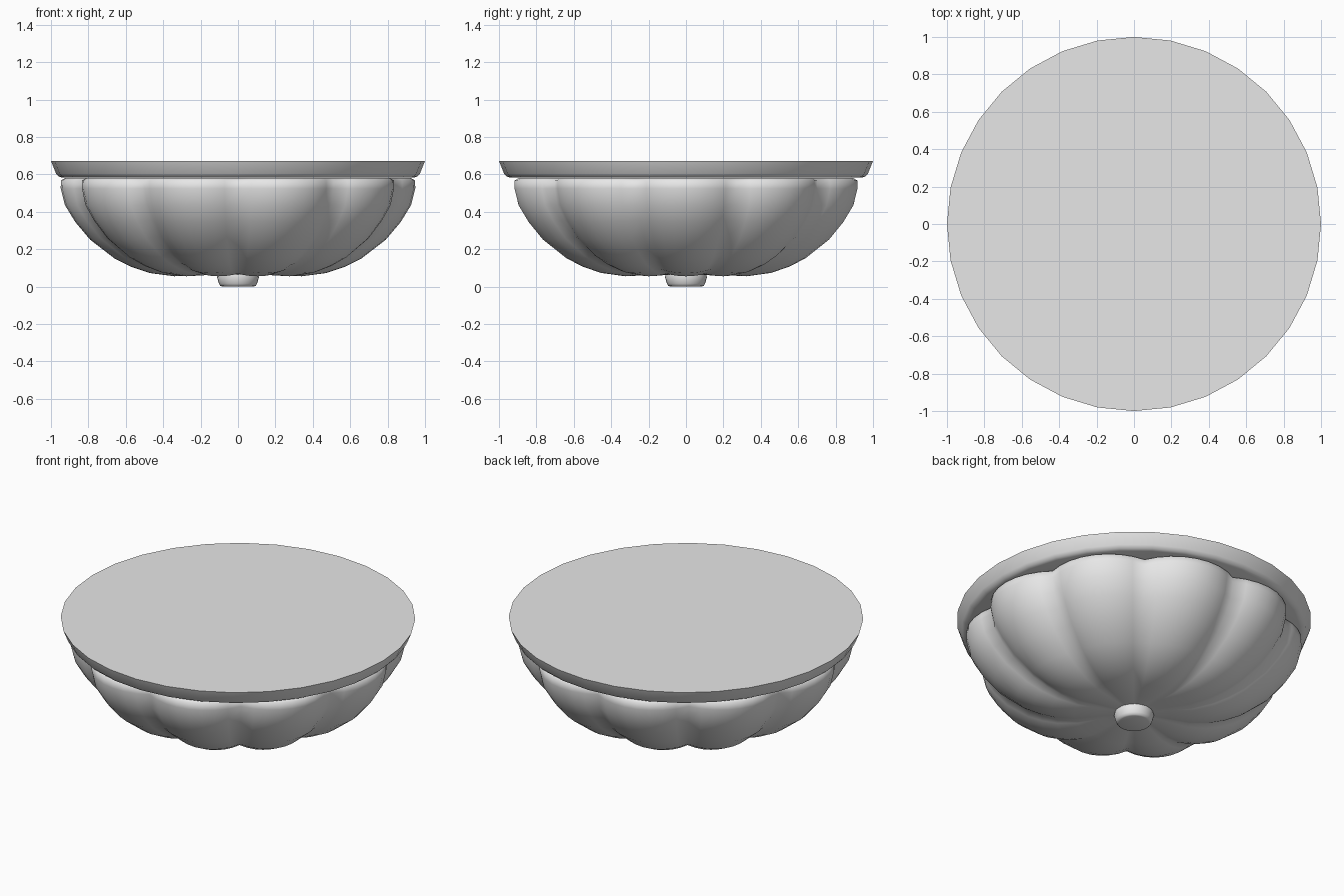
import bpy, bmesh, math

cube = bpy.data.objects.get("Cube")
if cube:
    bpy.data.objects.remove(cube)

LOBES = 10
LOBE_STEPS = 8

grey = bpy.data.materials.new("plain_grey")
grey.use_nodes = True
grey.diffuse_color = (0.8, 0.8, 0.8, 1)
grey.node_tree.nodes["Principled BSDF"].inputs["Base Color"].default_value = (0.8, 0.8, 0.8, 1)


def lathe(name, rings, steps, angle):
    """Skin closed rings; each ring is a function of turn angle giving (radius, height)."""
    bm = bmesh.new()
    loops = []
    for ring in rings:
        loop = []
        for i in range(steps):
            a = 2 * math.pi * i / steps
            r, z = ring(a)
            loop.append(bm.verts.new((r * math.cos(a), r * math.sin(a), z)))
        loops.append(loop)
    for low, high in zip(loops, loops[1:]):
        for i in range(steps):
            j = (i + 1) % steps
            bm.faces.new((low[i], low[j], high[j], high[i]))
    bm.faces.new(loops[0][::-1])
    bm.faces.new(loops[-1])
    mesh = bpy.data.meshes.new(name)
    bm.to_mesh(mesh)
    bm.free()
    mesh.materials.append(grey)
    obj = bpy.data.objects.new(name, mesh)
    bpy.context.collection.objects.link(obj)
    bpy.ops.object.select_all(action='DESELECT')
    obj.select_set(True)
    bpy.context.view_layer.objects.active = obj
    bpy.ops.object.shade_smooth_by_angle(angle=math.radians(angle))
    return obj


def plain(r, z):
    return lambda a: (r, z)


def scalloped(r, z, inset, lift):
    """Ring pulled in and up towards the creases between lobes."""
    def ring(a):
        t = (a * LOBES / (2 * math.pi) + 0.5) % 1 * 2 - 1
        return r - inset * t * t, z + lift * t * t
    return ring


# Ceiling plate with flared rim
lathe("ceiling_plate", [plain(*p) for p in
      [(0.94, 0.582), (0.958, 0.588), (0.973, 0.604), (1.0, 0.672)]], 32, 45)

# Scalloped bowl: radius, height, crease inset, crease lift
bowl = [(0.08, 0.065, 0, 0), (0.2, 0.062, 0, 0.006), (0.34, 0.055, 0.01, 0.014),
        (0.47, 0.072, 0.025, 0.022), (0.57, 0.105, 0.04, 0.022),
        (0.66, 0.15, 0.05, 0.02), (0.79, 0.25, 0.06, 0.015),
        (0.87, 0.345, 0.07, 0.008), (0.925, 0.435, 0.075, 0),
        (0.948, 0.525, 0.08, 0), (0.947, 0.567, 0.08, 0),
        (0.925, 0.58, 0.08, 0), (0.85, 0.58, 0.06, 0)]
lathe("scalloped_bowl", [scalloped(*p) for p in bowl], LOBES * LOBE_STEPS, 60)

# Finial knob under the bowl
lathe("finial_knob", [plain(*p) for p in
      [(0.085, 0), (0.095, 0.004), (0.102, 0.016), (0.112, 0.05), (0.108, 0.068)]], 32, 60)
